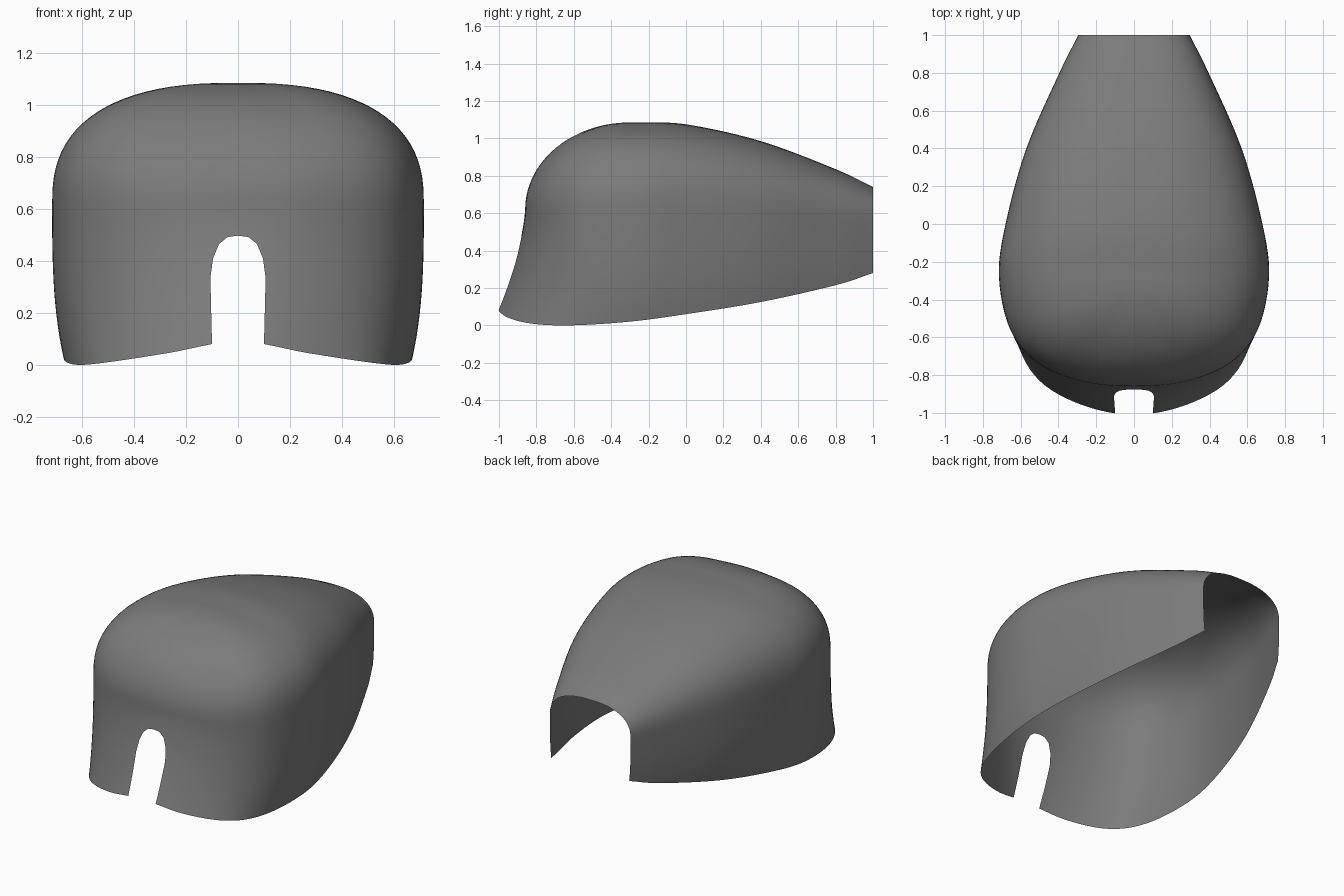
import bpy, bmesh
from math import sin, cos, pi
from mathutils import Vector

if "Cube" in bpy.data.objects:
    bpy.data.objects.remove(bpy.data.objects["Cube"], do_unlink=True)

SPANS = 6          # columns between two stations
WALL_ROWS = 14     # rows from the rim to the shoulder
ROOF_ROWS = 22     # rows from the shoulder to the spine

# Stations of one half, from front centre around the side to the back:
# rim x, y, z, shoulder x, y, z, spine y, z, wall bulge, roof squareness
stations = [
    (0, -1.01, .09, 0, -.86, .62, -.3, 1.085, 1.5, 2),
    (.27, -.96, .045, .27, -.835, .62, -.3, 1.085, 1.6, 2),
    (.5, -.83, .01, .51, -.735, .62, -.3, 1.085, 2, 2.2),
    (.62, -.62, 0, .655, -.56, .62, -.3, 1.085, 2.7, 2.4),
    (.67, -.3, .02, .715, -.28, .62, -.26, 1.085, 3, 2.5),
    (.645, 0, .06, .68, 0, .62, 0, 1.075, 3, 2.5),
    (.54, .4, .125, .57, .4, .6, .4, .985, 3, 2.5),
    (.38, .8, .215, .395, .8, .57, .8, .835, 3, 2.5),
    (.285, 1, .28, .295, 1, .56, 1, .74, 3, 2.5),
]

# Half outline of the front notch (x, z), from the bottom up
notch = [(.098, 0), (.1, .08), (.107, .16), (.107, .33), (.096, .41),
         (.073, .465), (.04, .492), (0, .497)]


def smooth_blend(a, b, c, d, t):
    """Catmull-Rom interpolation between b and c."""
    return .5 * (2 * b + (c - a) * t + (2 * a - 5 * b + 4 * c - d) * t * t
                 + (3 * b - a - 3 * c + d) * t ** 3)


def mirrored(row):
    """Station reflected across the centre plane."""
    values = list(row)
    values[0], values[3] = -row[0], -row[3]
    return values


def extended(last, previous):
    """Station continued in a straight line past the back."""
    return [2 * p - q for p, q in zip(last, previous)]


def all_columns():
    """Stations refined into evenly spaced columns."""
    padded = [mirrored(stations[1]), *stations,
              extended(stations[-1], stations[-2])]
    columns = []
    for k in range(len(stations) - 1):
        for step in range(SPANS):
            t = step / SPANS
            columns.append([smooth_blend(*group, t)
                            for group in zip(*padded[k:k + 4])])
    columns.append(list(stations[-1]))
    return columns


def column_points(values):
    """Points of one column from the rim up to the spine."""
    rx, ry, rz, sx, sy, sz, top_y, top_z, bulge, square = values
    rim, shoulder = Vector((rx, ry, rz)), Vector((sx, sy, sz))
    spine = Vector((0, max(top_y, -.3), top_z))
    points = []
    for i in range(WALL_ROWS):
        t = i / WALL_ROWS
        point = rim.lerp(shoulder, 1 - (1 - t) ** bulge)
        point.z = rim.z + (shoulder.z - rim.z) * t
        points.append(point)
    for i in range(ROOF_ROWS):
        angle = pi / 2 * i / ROOF_ROWS
        point = spine.lerp(shoulder, cos(angle) ** (2 / square))
        rise = sin(angle) ** (2 / square)
        point.z = shoulder.z + (spine.z - shoulder.z) * rise
        points.append(point)
    points.append(spine)
    return points


def cut_notch(bm):
    """Cut along each notch edge, then drop the faces inside."""
    planes = []
    for (x0, z0), (x1, z1) in zip(notch, notch[1:]):
        planes.append((Vector((x0, 0, z0)),
                       Vector((z1 - z0, 0, x0 - x1)).normalized()))

    def near_faces():
        found = []
        for face in bm.faces:
            mid = face.calc_center_median()
            if mid.y < -.6 and mid.x < .25 and mid.z < .6:
                found.append(face)
        return found

    for origin, normal in planes:
        faces = near_faces()
        edges = {e for f in faces for e in f.edges}
        verts = {v for f in faces for v in f.verts}
        bmesh.ops.bisect_plane(bm, geom=[*verts, *edges, *faces], dist=1e-5,
                               plane_co=origin, plane_no=normal)
    inside = [f for f in near_faces()
              if all((f.calc_center_median() - o).dot(n) < 0
                     for o, n in planes)]
    bmesh.ops.delete(bm, geom=inside, context='FACES')


# Half shell as a grid of columns
bm = bmesh.new()
grid = [[bm.verts.new(p) for p in column_points(c)] for c in all_columns()]
for left, right in zip(grid, grid[1:]):
    for i in range(len(left) - 1):
        bm.faces.new((left[i], right[i], right[i + 1], left[i + 1]))
bmesh.ops.remove_doubles(bm, verts=bm.verts[:], dist=1e-4)
cut_notch(bm)
for face in bm.faces:
    face.smooth = True

mesh = bpy.data.meshes.new("shell_cover")
bm.to_mesh(mesh)
bm.free()
shell = bpy.data.objects.new("shell_cover", mesh)
bpy.context.collection.objects.link(shell)

# Other half
mirror = shell.modifiers.new("other_half", 'MIRROR')
mirror.use_axis[0] = True
mirror.use_clip = True
mirror.merge_threshold = .0005

# Plain grey material
grey = bpy.data.materials.new("dark_grey")
grey.use_nodes = True
colour = (.2, .2, .2, 1)
grey.diffuse_color = colour
grey.node_tree.nodes["Principled BSDF"].inputs["Base Color"].default_value = colour
mesh.materials.append(grey)
